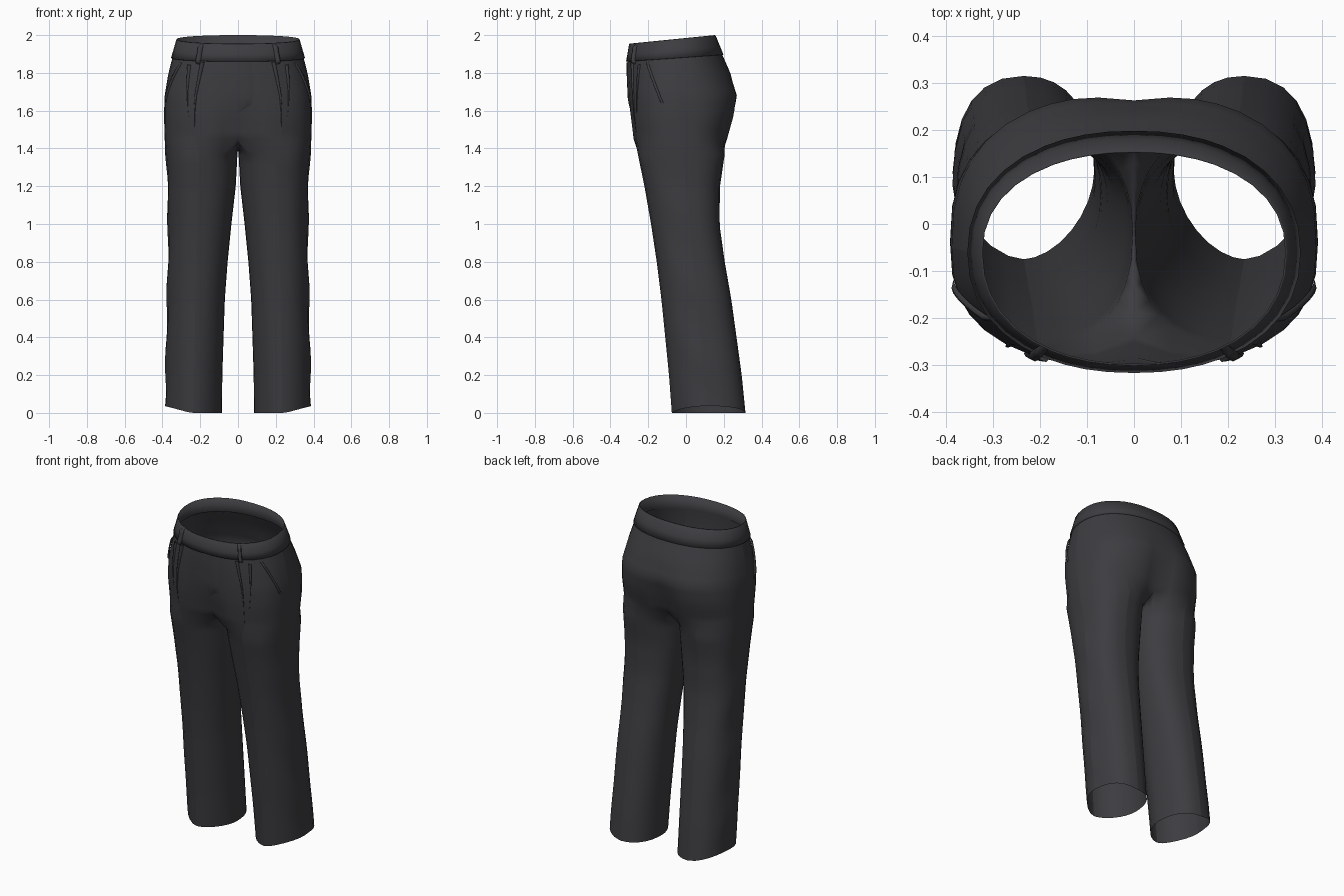
import bpy, bmesh, math

cube = bpy.data.objects.get("Cube")
if cube:
    bpy.data.objects.remove(cube, do_unlink=True)

cloth = bpy.data.materials.new("charcoal cloth")
cloth.use_nodes = True
COLOUR = (0.046, 0.045, 0.051, 1)
cloth.diffuse_color = COLOUR
shader = cloth.node_tree.nodes["Principled BSDF"]
shader.inputs["Base Color"].default_value = COLOUR
shader.inputs["Roughness"].default_value = 0.9

# Hip profile: height, half width, front, back, side seam y, squareness
HIP = [(1.45, .388, -.285, .225, -.03, 2.6), (1.58, .392, -.30, .262, -.04, 2.6),
       (1.68, .388, -.305, .275, -.05, 2.5), (1.8, .37, -.31, .235, -.055, 2.3),
       (1.9, .347, -.31, .19, -.06, 2.2), (2.0, .322, -.297, .152, -.06, 2.2)]
# Leg profile: height, outer x, inner x, front, back, side seam y, crease x
LEG = [(0, .386, .085, -.075, .315, .11, .235), (.2, .384, .083, -.09, .295, .09, .232),
       (.6, .376, .07, -.13, .24, .055, .225), (.8, .372, .055, -.155, .205, .035, .22),
       (1.0, .371, .035, -.185, .177, .02, .215), (1.2, .374, .012, -.22, .18, 0, .21),
       (1.37, .382, .003, -.255, .205, -.02, .205)]
SIDE, HALF, RING = 4, 20, 28          # crease column, last hip column, leg columns


def lerp_table(table, z):
    z = min(max(z, table[0][0]), table[-1][0])
    for a, b in zip(table, table[1:]):
        if z <= b[0]:
            t = (z - a[0]) / (b[0] - a[0])
            return [p + (q - p) * t for p, q in zip(a[1:], b[1:])]


def power(v, e):
    return math.copysign(abs(v) ** (2 / e), v)


def hip_point(angle, z, out=0.0):
    """Point on the left half of the hips; angle runs from front to back."""
    w, front, back, mid, e = lerp_table(HIP, z)
    c, s = max(0, math.cos(angle)), math.sin(angle)
    x = (w + out) * power(c, e) if c > 1e-6 else 0.0
    depth = (back - mid if s > 0 else mid - front) + out
    y = mid + depth * power(s, e)
    # hollow between the legs and between the seat halves
    low = min(1, max(0, (1.66 - z) / .21))
    seat = min(1, max(0, 1 - abs(z - 1.6) / .2))
    dip = math.exp(-(x / .07) ** 2)
    y += dip * (.045 * low if s < 0 else -.035 * low - .02 * seat)
    tilt = .045 * min(1, max(0, (z - 1.7) / .25))
    return (x, y, z - tilt * min(1, max(0, (back - y) / (back - front))))


def hip_angle(col):
    if col <= SIDE:
        deg = -90 + 30 * col / SIDE
    elif col >= HALF - SIDE:
        deg = 60 + 30 * (col - HALF + SIDE) / SIDE
    else:
        deg = -60 + 120 * (col - SIDE) / (HALF - 2 * SIDE)
    return math.radians(deg)


def leg_point(col, z):
    outer, inner, front, back, mid, cx = lerp_table(LEG, z)
    if SIDE <= col <= HALF - SIDE:
        a = -90 + 180 * (col - SIDE) / (HALF - 2 * SIDE)
    else:
        a = 90 + 180 * ((col - HALF + SIDE) % RING) / (RING - HALF + 2 * SIDE)
    c, s = math.cos(math.radians(a)), math.sin(math.radians(a))
    up = z / 1.37
    e = 2.3 if s > 0 else 1.75 + .6 * up
    x = cx + (outer - cx if c > 0 else cx - inner) * power(c, e)
    y = mid + (back - mid if s > 0 else mid - front) * power(s, e)
    # soft drape folds, and a hem that lifts at the outside
    fold = .004 * math.sin(z * 17 + a * .06) * (1 - abs(s))
    lift = .035 * max(0, (x - .25) / .13) * max(0, 1 - z / .2)
    return (x - fold * max(0, c), y, z + lift)


def finish(name, bm, mirror=True):
    bmesh.ops.recalc_face_normals(bm, faces=bm.faces)
    mesh = bpy.data.meshes.new(name)
    for f in bm.faces:
        f.smooth = True
    bm.to_mesh(mesh)
    bm.free()
    mesh.materials.append(cloth)
    ob = bpy.data.objects.new(name, mesh)
    bpy.context.collection.objects.link(ob)
    if mirror:
        ob.modifiers.new("Mirror", "MIRROR").merge_threshold = .0005
    return ob


def bridge(bm, a, b, closed=False):
    n = len(a)
    for i in range(n if closed else n - 1):
        j = (i + 1) % n
        bm.faces.new((a[i], a[j], b[j], b[i]))


# Trouser body: hips, crotch curve and leg in one sheet
bm = bmesh.new()
rows = []
for i in range(13):
    z = 1.91 - .46 * i / 12
    rows.append([bm.verts.new(hip_point(hip_angle(c), z)) for c in range(HALF + 1)])
for a, b in zip(rows, rows[1:]):
    bridge(bm, a, b)
rim = rows[-1]
y_back, y_front = rim[-1].co.y, rim[0].co.y
crotch = []
for i in range(1, RING - HALF):
    t = i / (RING - HALF)
    crotch.append(bm.verts.new((0, y_back + (y_front - y_back) * t,
                                1.45 - .055 * math.sin(math.pi * t))))
previous = rim + crotch
leg_rows = [previous]
for i in range(25):
    z = 1.37 * (1 - i / 24)
    ring = [bm.verts.new(leg_point(c, z)) for c in range(RING)]
    bridge(bm, previous, ring, True)
    leg_rows.append(ring)
    previous = ring
# open the side seam and the pressed creases so they read as crisp lines
seams = set()
for col in (SIDE, HALF // 2, HALF - SIDE):
    line = leg_rows if col == HALF - SIDE else rows[:-1] + leg_rows
    for a, b in zip(line, line[1:]):
        seams.add(bm.edges.get((a[col], b[col])))
bmesh.ops.split_edges(bm, edges=list(seams))
finish("trouser_body", bm)

# Waistband: slightly proud, with a turned-in upper edge
bm = bmesh.new()
band = []
for z, out in ((1.895, 0), (1.897, .007), (1.94, .006), (1.998, .004), (2.0, 0), (1.9, -.006)):
    band.append([bm.verts.new(hip_point(hip_angle(c), z, out)) for c in range(HALF + 1)])
for a, b in zip(band, band[1:]):
    bridge(bm, a, b)
finish("waistband", bm)


def ridge(name, start, end, width, height, steps=8, taper=False):
    """Raised strip over the hips between two (degrees, z) points."""
    bm = bmesh.new()
    lines = []
    for i in range(steps + 1):
        t = i / steps
        deg = start[0] + (end[0] - start[0]) * t
        z = start[1] + (end[1] - start[1]) * t
        k = 1 - t if taper else 1
        if not taper and i in (0, steps):
            k = 0
        line = []
        for side, lift in ((-1, 0), (-.7, 1), (.7, 1), (1, 0)):
            spread = width * side * (max(k, .15) if taper else 1)
            line.append(bm.verts.new(hip_point(math.radians(deg + spread), z, .001 + height * lift * k)))
        lines.append(line)
    for a, b in zip(lines, lines[1:]):
        bridge(bm, a, b)
    finish(name, bm)


ridge("belt_loops", (-56, 1.995), (-56, 1.875), 2.2, .02)
ridge("inner_pleats", (-60, 1.89), (-60, 1.47), 1.8, .012, taper=True)
ridge("outer_pleats", (-46, 1.87), (-54, 1.56), 1.6, .01, taper=True)
ridge("pocket_welts", (-33, 1.88), (-13, 1.64), 1.5, .009)

# Fly flap on the wearer's left of the front seam
bm = bmesh.new()
flap = []
for i in range(9):
    z = 1.89 - .3 * i / 8
    wide = 9 * math.sqrt(max(0, 1 - (i / 8) ** 4)) + .5
    flap.append([bm.verts.new(hip_point(math.radians(-90 + wide * k / 3), z, .004 if k < 3 else 0))
                 for k in range(4)])
for a, b in zip(flap, flap[1:]):
    bridge(bm, a, b)
finish("fly_flap", bm, mirror=False)
